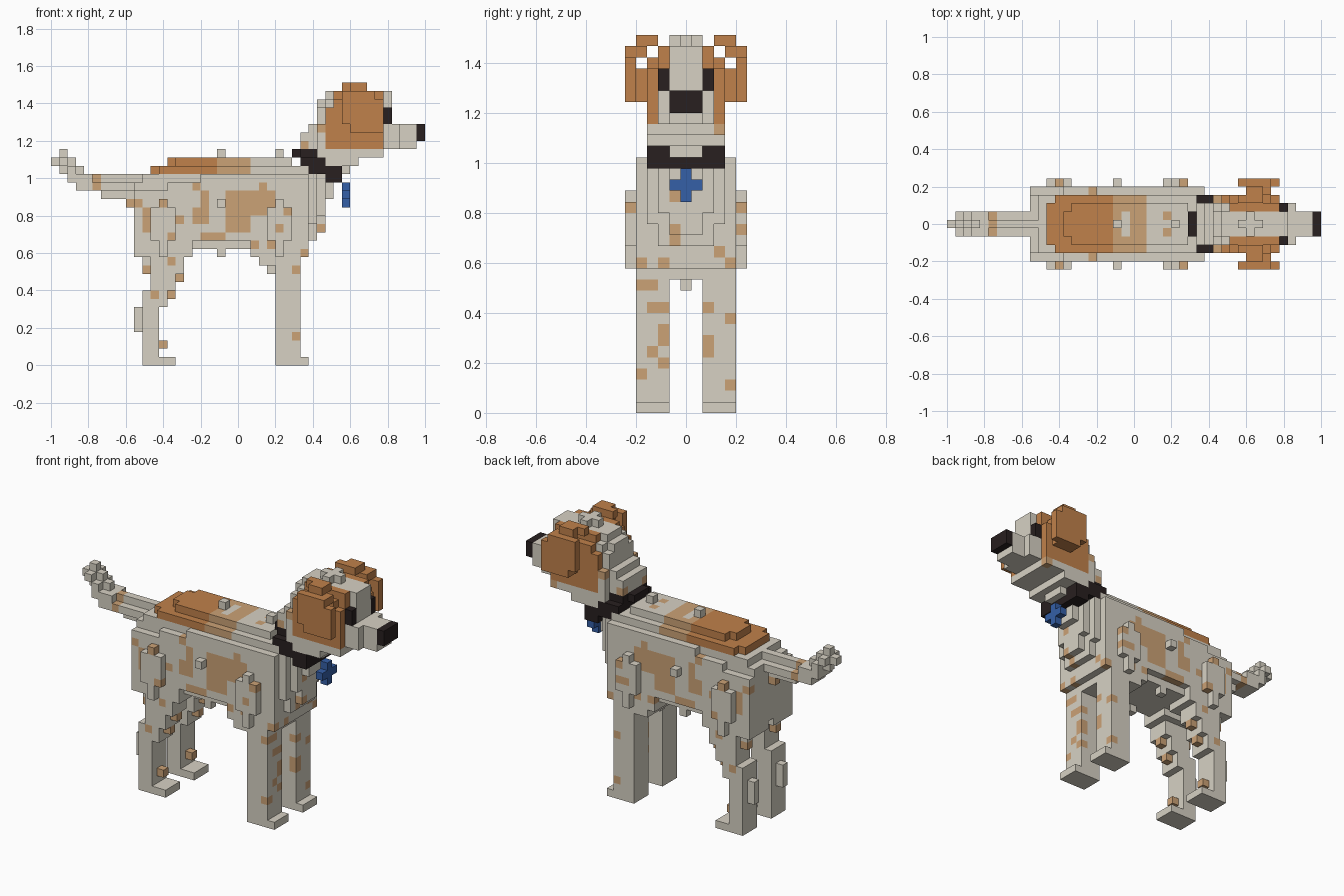
import bpy
import bmesh
from mathutils import Vector

default_cube = bpy.data.objects.get("Cube")
if default_cube:
    bpy.data.objects.remove(default_cube, do_unlink=True)

LENGTH_IN_CELLS = 45
CELL = 2 / LENGTH_IN_CELLS
BOTH, NEAR, FAR = (-1, 1), (-1,), (1,)


def make_material(name, colour):
    material = bpy.data.materials.new(name)
    material.use_nodes = True
    material.diffuse_color = (*colour, 1)
    shader = next(n for n in material.node_tree.nodes if n.type == "BSDF_PRINCIPLED")
    shader.inputs["Base Color"].default_value = (*colour, 1)
    shader.inputs["Roughness"].default_value = 0.9
    return material


MATERIALS = {
    "cream": make_material("cream fur", (.68, .64, .55)),
    "orange": make_material("orange fur", (.53, .22, .07)),
    "tan": make_material("tan fur", (.60, .36, .18)),
    "dark": make_material("dark brown", (.021, .014, .014)),
    "blue": make_material("blue tag", (.035, .115, .39)),
}
COLOURS = list(MATERIALS)


def span(value):
    """Inclusive range from a pair, or a single cell."""
    first, last = value if isinstance(value, tuple) else (value, value)
    return range(first, last + 1)


def positions(x, y, z, sides=BOTH):
    """Cells of a block; y counts outward from the middle."""
    return [(a, b * side, c) for a in span(x) for b in span(y)
            for c in span(z) for side in sides]


class VoxelPart:
    """A part made of cubes, with a face wherever a cube is uncovered."""

    def __init__(self, name, colour="cream"):
        self.name, self.colour, self.cells = name, colour, {}

    def box(self, x, y, z, colour=None):
        for cell in positions(x, y, z):
            self.cells[cell] = colour or self.colour

    def paint(self, x, y, z, colour="tan", sides=BOTH):
        for cell in positions(x, y, z, sides):
            if cell in self.cells:
                self.cells[cell] = colour

    def carve(self, x, y, z):
        for cell in positions(x, y, z):
            self.cells.pop(cell, None)

    def build(self):
        mesh = bpy.data.meshes.new(self.name)
        bm = bmesh.new()
        corners = {}

        def corner(point):
            key = tuple(round(value * 2) for value in point)
            if key not in corners:
                place = Vector((point.x - LENGTH_IN_CELLS / 2 + 0.5, point.y, point.z + 0.5))
                corners[key] = bm.verts.new(place * CELL)
            return corners[key]

        for cell, colour in self.cells.items():
            for axis in range(3):
                for sign in (-1, 1):
                    normal = Vector((0, 0, 0))
                    normal[axis] = sign
                    centre = Vector(cell)
                    if tuple(int(v) for v in centre + normal) in self.cells:
                        continue
                    # Two in-plane half edges, ordered so the face points outward
                    u, v = Vector((0, 0, 0)), Vector((0, 0, 0))
                    u[(axis + 1) % 3] = 0.5
                    v[(axis + 2) % 3] = 0.5 * sign
                    middle = centre + normal / 2
                    loop = (middle - u - v, middle + u - v, middle + u + v, middle - u + v)
                    face = bm.faces.new([corner(p) for p in loop])
                    face.material_index = COLOURS.index(colour)
        bm.to_mesh(mesh)
        bm.free()
        for material in MATERIALS.values():
            mesh.materials.append(material)
        bpy.context.collection.objects.link(bpy.data.objects.new(self.name, mesh))


# Torso: flanks, stepped back, belly and rounded chest
torso = VoxelPart("torso")
torso.box(x=(11, 30), y=(0, 4), z=(15, 20))
torso.box(x=10, y=(0, 3), z=(14, 21))
torso.box(x=(11, 31), y=(0, 3), z=(21, 22))
torso.box(x=(14, 30), y=4, z=21)
torso.box(x=(18, 30), y=4, z=22)
torso.box(x=(13, 30), y=(0, 3), z=23)
torso.box(x=12, y=(0, 2), z=23)
torso.box(x=(15, 28), y=(0, 2), z=24)
torso.box(x=14, y=(0, 1), z=24)
torso.box(x=(12, 30), y=(0, 3), z=14)
torso.box(x=(24, 30), y=(0, 4), z=(13, 14))
torso.box(x=(25, 29), y=(0, 2), z=12)
torso.box(x=31, y=(0, 2), z=(15, 20))
torso.box(x=31, y=3, z=(17, 20))
torso.box(x=32, y=(0, 1), z=(16, 22))
torso.box(x=32, y=2, z=(18, 22))
torso.box(x=33, y=(0, 1), z=(20, 22))

# Haunches and shoulders with rounded bulges
torso.box(x=(10, 16), y=(1, 4), z=(13, 14))
torso.box(x=10, y=4, z=(14, 20))
torso.box(x=(12, 14), y=5, z=(15, 18))
torso.box(x=13, y=5, z=(13, 19))
torso.box(x=(26, 28), y=5, z=(15, 18))
torso.box(x=27, y=5, z=(13, 19))

# Loose tufts
for x, y, z in ((20, 0, 25), (27, 0, 25), (20, 5, 19), (20, 3, 13), (26, 0, 11)):
    torso.box(x, y, z)

# Saddle and flank patches
torso.paint(x=(12, 19), y=(0, 3), z=(23, 24), colour="orange")
torso.paint(x=(20, 23), y=(0, 3), z=(23, 24))
torso.paint(x=21, y=(0, 1), z=24, colour="cream")
torso.paint(x=26, y=1, z=24)
torso.paint(x=(21, 23), y=(4, 5), z=(16, 20))
torso.paint(x=(24, 26), y=4, z=(18, 20))
torso.paint(x=18, y=4, z=(17, 20))
torso.paint(x=17, y=4, z=(17, 18))
torso.paint(x=(18, 20), y=4, z=15)
torso.paint(x=11, y=4, z=(16, 18))
for x, z in ((17, 21), (15, 17), (25, 21), (28, 18), (30, 13), (26, 14),
             (27, 16), (13, 19), (14, 15), (10, 19), (24, 14)):
    torso.paint(x, (4, 5), z)

# Chest spots
for y, z in ((1, (15, 16)), (1, 19), (2, 13)):
    torso.paint((30, 33), y, z, sides=NEAR)
torso.paint(x=28, y=5, z=16, sides=FAR)
torso.paint(x=30, y=3, z=14, sides=FAR)
torso.build()

# Tail: ridged along its length, rising to the tip
tail = VoxelPart("tail")
tail.box(x=(6, 10), y=0, z=20)
tail.box(x=(3, 10), y=(0, 1), z=21)
tail.box(x=(2, 10), y=0, z=22)
tail.box(x=(2, 4), y=1, z=22)
tail.box(x=(1, 3), y=0, z=23)
tail.box(x=2, y=1, z=23)
tail.box(x=(0, 2), y=0, z=24)
tail.box(x=1, y=1, z=24)
tail.box(x=1, y=0, z=25)
tail.box(x=9, y=0, z=19, colour="tan")
tail.paint(x=5, y=(0, 1), z=(21, 22))
tail.build()

# Front legs with spots on the shins
front_legs = VoxelPart("front_legs")
front_legs.box(x=(27, 29), y=(2, 4), z=(0, 13))
front_legs.box(x=30, y=(2, 4), z=0)
front_legs.box(x=(25, 28), y=(2, 4), z=12)
for y, z in (((3, 4), 11), ((2, 3), 9), (2, (6, 7)), (3, 5), (2, 4), (4, 3)):
    front_legs.paint(29, y, z, sides=NEAR)
for y, z in ((2, 9), (4, 8), (2, (5, 6)), (4, 2)):
    front_legs.paint(29, y, z, sides=FAR)
front_legs.build()

# Hind legs: narrow shank, widening toward the thigh, with ragged fur
hind_legs = VoxelPart("hind_legs")
hind_legs.box(x=(11, 14), y=(2, 4), z=0)
hind_legs.box(x=(11, 12), y=(2, 4), z=(1, 8))
hind_legs.box(x=10, y=3, z=(4, 6))
hind_legs.box(x=13, y=3, z=2, colour="tan")
hind_legs.box(x=13, y=(2, 4), z=7)
hind_legs.box(x=(13, 14), y=(2, 4), z=8)
hind_legs.box(x=(12, 14), y=(2, 4), z=9)
hind_legs.box(x=(12, 15), y=(2, 4), z=10)
hind_legs.box(x=(11, 15), y=(2, 4), z=(11, 13))
for side in (2, 4):
    hind_legs.carve(14, side, 8)
    hind_legs.carve(15, side, 10)
    hind_legs.carve(11, side, (11, 12))
for x, z in ((14, 8), (15, 10), (11, 11), (12, 8), (14, 12)):
    hind_legs.paint(x, (3, 4), z)
hind_legs.build()

# Head, neck and muzzle
head = VoxelPart("head")
head.box(x=(35, 37), y=0, z=33)
head.box(x=36, y=1, z=33)
head.box(x=(34, 39), y=(0, 2), z=32)
head.box(x=33, y=(0, 1), z=32)
head.box(x=(33, 39), y=(0, 2), z=31)
head.box(x=(34, 38), y=3, z=31)
head.box(x=32, y=(0, 1), z=31)
head.box(x=40, y=(0, 1), z=(31, 32))
head.box(x=32, y=(0, 2), z=(29, 30))
head.box(x=(33, 39), y=(0, 3), z=(26, 30))
head.box(x=40, y=(0, 2), z=(26, 30))
head.box(x=41, y=(0, 2), z=(26, 28))
head.box(x=(42, 43), y=(0, 1), z=(26, 28))
head.box(x=31, y=(0, 2), z=(26, 28))
head.box(x=32, y=(0, 3), z=(25, 28))
head.box(x=30, y=(0, 2), z=(26, 27))
head.box(x=(33, 39), y=(0, 3), z=25)
head.box(x=(33, 36), y=(0, 3), z=24)
head.box(x=35, y=(0, 1), z=23)
head.paint(x=(33, 39), y=(2, 3), z=(26, 32), colour="orange")
head.paint(x=33, y=(2, 3), z=(31, 32), colour="cream")
head.paint(x=32, y=3, z=28)
head.paint(x=30, y=2, z=26)
head.paint(x=39, y=3, z=25, sides=FAR)
head.paint(x=40, y=2, z=(29, 30), colour="dark")
head.build()

nose = VoxelPart("nose", "dark")
nose.box(x=44, y=(0, 1), z=(27, 28))
nose.build()

# Folded ears hanging clear of the skull
ears = VoxelPart("ears", "orange")
ears.box(x=(35, 37), y=3, z=33)
ears.box(x=(36, 37), y=4, z=33)
ears.box(x=(36, 38), y=4, z=32)
ears.box(x=(35, 38), y=5, z=32)
ears.box(x=(35, 39), y=5, z=(29, 31))
ears.box(x=(36, 38), y=4, z=(28, 30))
ears.box(x=(36, 39), y=5, z=28)
ears.build()

# Slanted collar with a cross-shaped tag
collar = VoxelPart("collar", "dark")
collar.box(x=29, y=(0, 1), z=25)
collar.box(x=(30, 31), y=(0, 2), z=25)
collar.box(x=(30, 32), y=(0, 3), z=24)
collar.box(x=(31, 34), y=(2, 3), z=23)
collar.box(x=(33, 34), y=(0, 3), z=22)
collar.build()

tag = VoxelPart("collar_tag", "blue")
tag.box(x=35, y=0, z=(19, 21))
tag.box(x=35, y=1, z=20)
tag.build()
